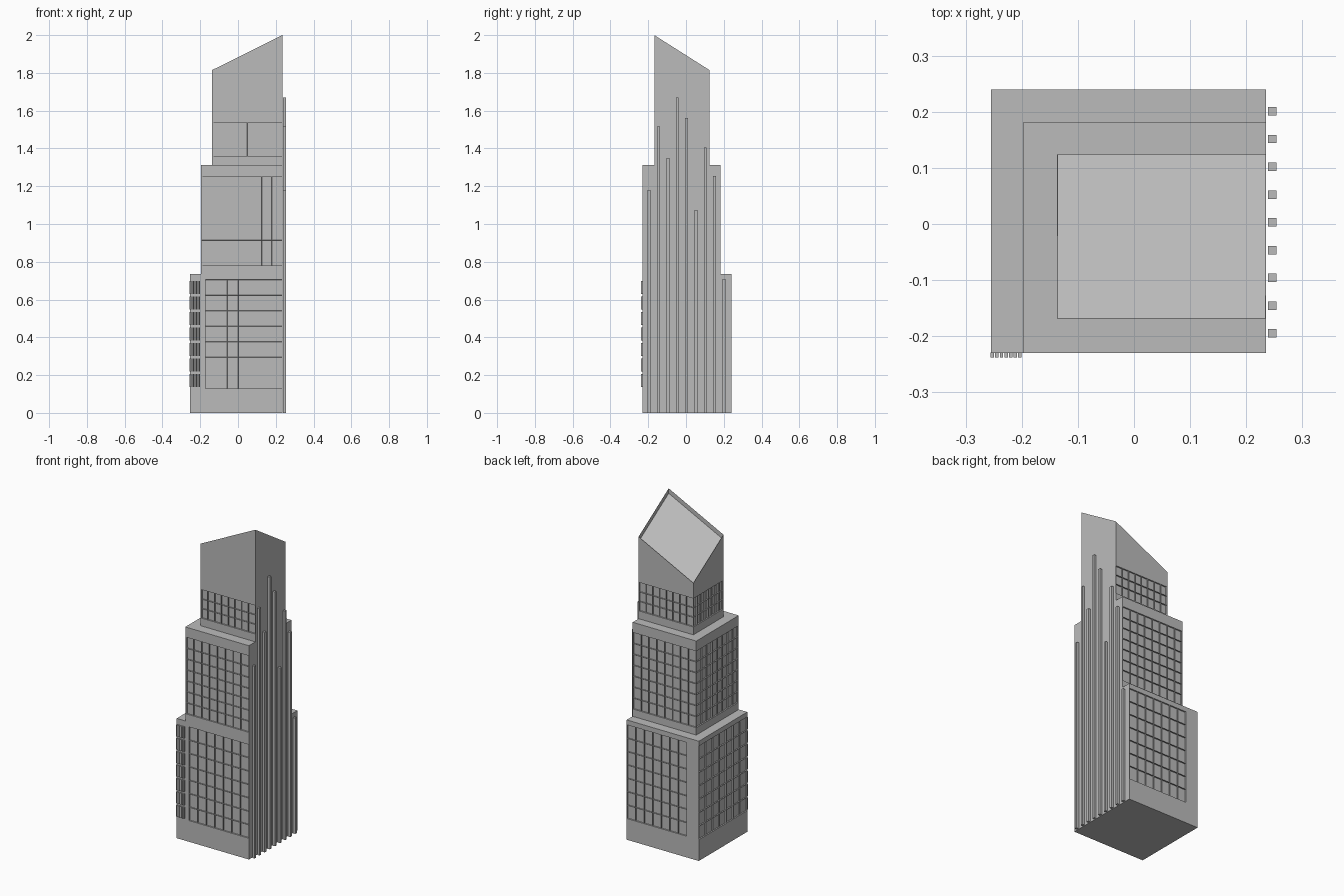
import bpy, bmesh
from mathutils import Vector

cube = bpy.data.objects.get("Cube")
if cube:
    bpy.data.objects.remove(cube, do_unlink=True)

stone = bpy.data.materials.new("grey_stone")
stone.use_nodes = True
GREY = (0.5, 0.5, 0.5, 1)
stone.diffuse_color = GREY
stone.node_tree.nodes["Principled BSDF"].inputs["Base Color"].default_value = GREY


def finish(bm, name):
    bmesh.ops.remove_doubles(bm, verts=bm.verts, dist=0.0001)
    mesh = bpy.data.meshes.new(name)
    bm.to_mesh(mesh)
    bm.free()
    mesh.materials.append(stone)
    obj = bpy.data.objects.new(name, mesh)
    bpy.context.collection.objects.link(obj)
    return obj


def grid(bm, point, us, vs):
    """Quads over the given split lines, returned by column and row."""
    verts = [[bm.verts.new(point(u, v)) for v in vs] for u in us]
    return {(i, j): bm.faces.new((verts[i][j], verts[i + 1][j],
                                  verts[i + 1][j + 1], verts[i][j + 1]))
            for i in range(len(us) - 1) for j in range(len(vs) - 1)}


def splits(start, end, a, b, n):
    return [start] + [a + (b - a) * i / n for i in range(n + 1)] + [end]


def wall(bm, p, q, z0, z1, band=None, rows=0, cols=0, pads=(0.003, 0.003)):
    """Wall from p to q; windows sunk into the band between the two pads."""
    p, q = Vector(p), Vector(q)
    length = (q - p).length
    along = (q - p) / length
    us, zs = [0, length], [z0, z1]
    if cols:
        us = splits(0, length, pads[0], length - pads[1], cols)
        zs = splits(z0, z1, band[0], band[1], rows)
    cells = grid(bm, lambda u, z: (*(p + along * u), z), us, zs)
    if cols:
        panes = [f for (i, j), f in cells.items()
                 if 0 < i <= cols and 0 < j <= rows]
        bmesh.ops.inset_individual(bm, faces=panes, thickness=0.006)
        bmesh.ops.inset_individual(bm, faces=panes, thickness=0.0005, depth=-0.008)


def walls(bm, box, z0, z1, band, rows, cols, pads):
    x0, x1, y0, y1 = box
    wall(bm, (x0, y0), (x1, y0), z0, z1, band, rows, cols, pads)          # front
    wall(bm, (x1, y0), (x1, y1), z0, z1)                                  # fin side
    wall(bm, (x1, y1), (x0, y1), z0, z1, band, rows, cols, pads[::-1])    # back
    wall(bm, (x0, y1), (x0, y0), z0, z1, band, rows, cols)                # left-hand side
    grid(bm, lambda y, x: (x, y, z0), [y0, y1], [x0, x1])                 # underside


def terrace(bm, xs, ys, z, sunk):
    """Flat roof with a sunken gutter behind its parapet."""
    cells = grid(bm, lambda x, y: (x, y, z), xs, ys)
    bmesh.ops.inset_region(bm, faces=[cells[c] for c in sunk],
                           thickness=0.0002, depth=-0.02, use_even_offset=True)


# Lower block
bm = bmesh.new()
walls(bm, (-0.255, 0.235, -0.23, 0.24), 0, 0.735, (0.13, 0.705), 7, 7, (0.083, 0.003))
terrace(bm, [-0.255, -0.243, -0.207, 0.226, 0.235],
        [-0.23, -0.221, 0.193, 0.231, 0.24], 0.735, [(1, 1), (1, 2), (2, 2)])
finish(bm, "lower_block")

# Middle block
bm = bmesh.new()
walls(bm, (-0.197, 0.235, -0.23, 0.182), 0.735, 1.312, (0.78, 1.25), 7, 8, (0.003, 0.003))
terrace(bm, [-0.197, -0.186, -0.147, 0.226, 0.235],
        [-0.23, -0.221, -0.178, 0.134, 0.174, 0.182], 1.312,
        [(1, 1), (1, 2), (1, 3), (2, 1), (2, 3)])
finish(bm, "middle_block")

# Upper block with a slanted roof, sunk inside its rim
X0, X1, Y0, Y1 = -0.137, 0.235, -0.168, 0.124


def roof(x, y):
    return 2 - 0.185 * ((X1 - x) / (X1 - X0) + (y - Y0) / (Y1 - Y0))


bm = bmesh.new()
TOP = 1.6
walls(bm, (X0, X1, Y0, Y1), 1.312, TOP, (1.36, 1.535), 3, 8, (0.003, 0.003))
for v in bm.verts:
    if abs(v.co.z - TOP) < 0.001:
        v.co.z = roof(v.co.x, v.co.y)
cap = grid(bm, lambda x, y: (x, y, roof(x, y)), [X0, X1], [Y0, Y1])[0, 0]
bmesh.ops.inset_individual(bm, faces=[cap], thickness=0.0155)
bmesh.ops.inset_individual(bm, faces=[cap], thickness=0.0005)
bmesh.ops.translate(bm, verts=cap.verts, vec=(0, 0, -0.03))
finish(bm, "upper_block")


def add_box(bm, lo, hi):
    lo, hi = Vector(lo), Vector(hi)
    made = bmesh.ops.create_cube(bm, size=1)["verts"]
    bmesh.ops.scale(bm, verts=made, vec=hi - lo)
    bmesh.ops.translate(bm, verts=made, vec=(lo + hi) / 2)


# Tall fins of uneven height
heights = [1.18, 1.515, 1.35, 1.67, 1.56, 1.075, 1.405, 1.255, 0.71]
for i, h in enumerate(heights):
    y = -0.195 + 0.0495 * i
    bm = bmesh.new()
    add_box(bm, (0.239, y - 0.0075, 0), (0.254, y + 0.0075, h))
    finish(bm, f"fin_{i + 1}")

# Narrow raised slats at the front corner of the lower block
bm = bmesh.new()
pitch = (0.705 - 0.13) / 7
for i in range(7):
    x = -0.2525 + 0.0082 * i
    for j in range(7):
        z = 0.13 + pitch * j
        add_box(bm, (x - 0.003, -0.238, z + 0.006), (x + 0.003, -0.229, z + pitch - 0.006))
finish(bm, "corner_slats")
